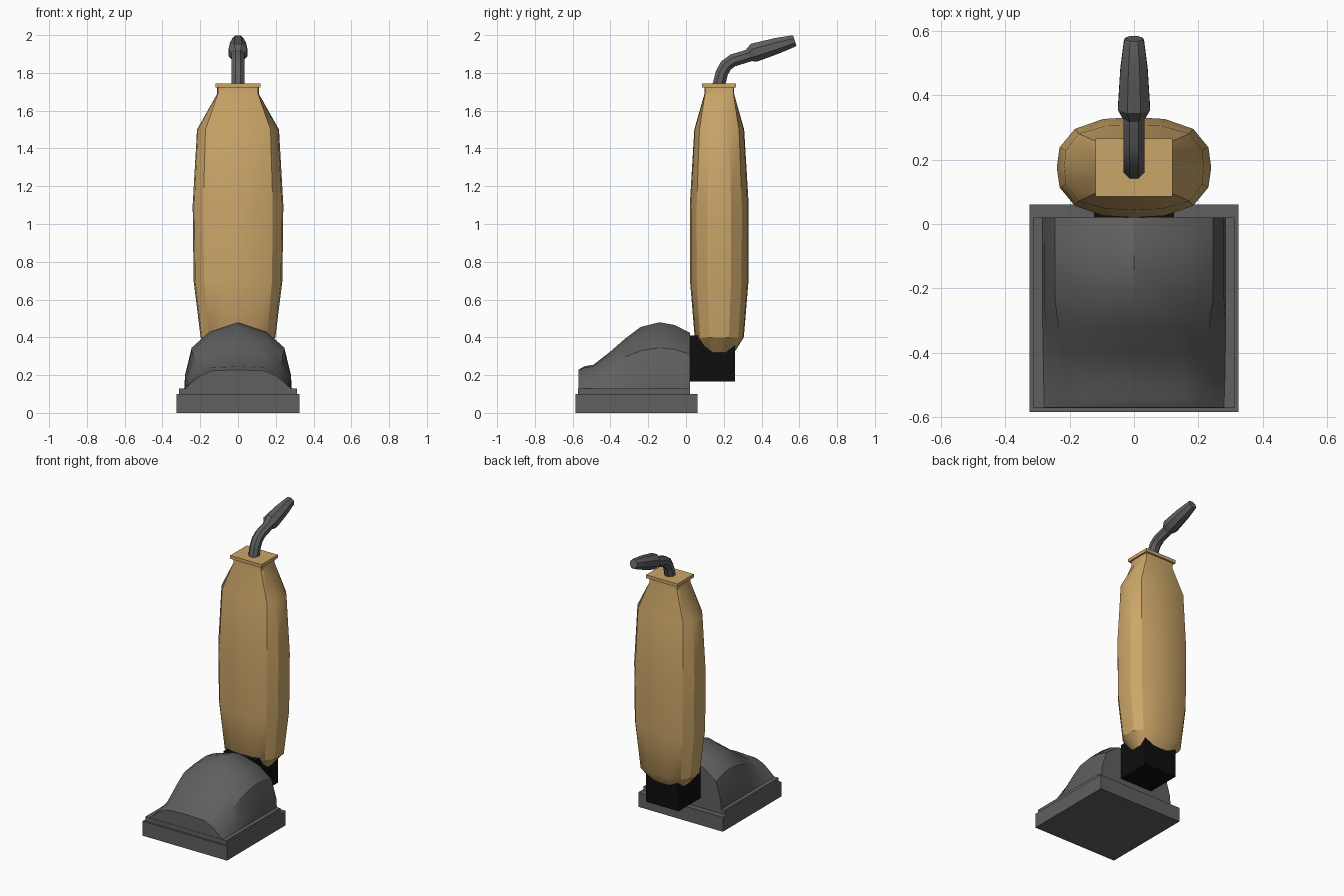
import bpy, bmesh, math
from mathutils import Vector

cube = bpy.data.objects.get("Cube")
if cube:
    bpy.data.objects.remove(cube, do_unlink=True)


def material(name, rgb):
    m = bpy.data.materials.new(name)
    m.use_nodes = True
    m.diffuse_color = (*rgb, 1)
    m.node_tree.nodes["Principled BSDF"].inputs["Base Color"].default_value = (*rgb, 1)
    return m


GREY = material("dark grey plastic", (0.115, 0.115, 0.115))
TAN = material("tan cloth", (0.60, 0.38, 0.14))
BLACK = material("black rubber", (0.004, 0.004, 0.004))


def loft(name, rings, mat, angle=30):
    """Skin a list of equal-length closed rings and cap both ends."""
    bm = bmesh.new()
    rows = [[bm.verts.new(p) for p in ring] for ring in rings]
    n = len(rows[0])
    for a, b in zip(rows, rows[1:]):
        for i in range(n):
            j = (i + 1) % n
            bm.faces.new((a[i], a[j], b[j], b[i]))
    bm.faces.new(rows[0][::-1])
    bm.faces.new(rows[-1])
    bmesh.ops.recalc_face_normals(bm, faces=bm.faces)
    me = bpy.data.meshes.new(name)
    bm.to_mesh(me)
    bm.free()
    me.materials.append(mat)
    ob = bpy.data.objects.new(name, me)
    bpy.context.collection.objects.link(ob)
    bpy.ops.object.select_all(action="DESELECT")
    ob.select_set(True)
    bpy.context.view_layer.objects.active = ob
    bpy.ops.object.shade_smooth_by_angle(angle=math.radians(angle))
    return ob


def box(name, half_x, y0, y1, z0, z1, mat):
    outline = [(-half_x, y0), (half_x, y0), (half_x, y1), (-half_x, y1)]
    return loft(name, [[(x, y, z) for x, y in outline] for z in (z0, z1)], mat)


# Floor head: base plate and the skirt under the hood
box("base_plate", 0.325, -0.585, 0.06, 0, 0.10, GREY)
box("hood_skirt", 0.312, -0.572, 0.02, 0.10, 0.13, GREY)

# Arched hood: the section goes from a flat front to a round back
FRONT = [(0.285, 0), (0.25, 0.3), (0.2, 0.7), (0.14, 0.95), (0, 1)]
BACK = [(0.285, 0), (0.28, 0.22), (0.245, 0.62), (0.15, 0.86), (0, 1)]
CREST = [(-0.57, 0.228), (-0.54, 0.246), (-0.49, 0.255), (-0.40, 0.325),
         (-0.32, 0.395), (-0.24, 0.455), (-0.14, 0.48), (-0.06, 0.465), (0.02, 0.425)]
hood = []
for y, top in CREST:
    k = min(1, (y + 0.57) / 0.33)
    half = []
    for (xf, tf), (xb, tb) in zip(FRONT, BACK):
        t = tf + (tb - tf) * k
        half.append((xf + (xb - xf) * k, y, 0.125 + (top - 0.125) * t))
    hood.append(half + [(-x, yy, z) for x, yy, z in half[-2::-1]])
loft("hood", hood, GREY)

# Connector between the head and the bag
box("connector", 0.125, 0.02, 0.26, 0.165, 0.41, BLACK)


# Bag: rounded rings that become square at the neck
def bag_ring(z, half_x, half_y, power):
    ring = []
    for i in range(16):
        a = math.tau * i / 16
        c, s = math.cos(a), math.sin(a)
        r = (abs(c) ** power + abs(s) ** power) ** (-1 / power)
        ring.append((half_x * c * r, 0.176 + half_y * s * r, z))
    return ring


BAG = [(0.32, 0.13, 0.08, 3), (0.40, 0.198, 0.13, 2.8), (0.70, 0.235, 0.155, 2.6),
       (1.10, 0.24, 0.156, 2.6), (1.50, 0.217, 0.132, 3), (1.69, 0.11, 0.078, 20),
       (1.73, 0.11, 0.078, 20)]
loft("dust_bag", [bag_ring(*r) for r in BAG], TAN)
box("bag_collar", 0.12, 0.086, 0.266, 1.722, 1.745, TAN)


# Handle: eight-sided rings swept along a path in the middle plane
def sweep(name, path, mat):
    pts = [Vector((0, y, z)) for y, z, r in path]
    rings = []
    for i, p in enumerate(pts):
        d = (pts[min(i + 1, len(pts) - 1)] - pts[max(i - 1, 0)]).normalized()
        side, up = Vector((1, 0, 0)), d.cross(Vector((1, 0, 0)))
        angles = [math.tau * (k + 0.5) / 8 for k in range(8)]
        rings.append([p + path[i][2] * (side * math.cos(a) + up * math.sin(a))
                      for a in angles])
    return loft(name, rings, mat)


sweep("handle_tube", [(0.172, 1.73, 0.036), (0.19, 1.80, 0.036), (0.212, 1.84, 0.036),
                      (0.248, 1.866, 0.036), (0.345, 1.896, 0.036)], GREY)
sweep("handle_grip", [(0.333, 1.892, 0.037), (0.36, 1.907, 0.054), (0.48, 1.943, 0.046),
                      (0.567, 1.968, 0.034), (0.576, 1.971, 0.029)], GREY)
